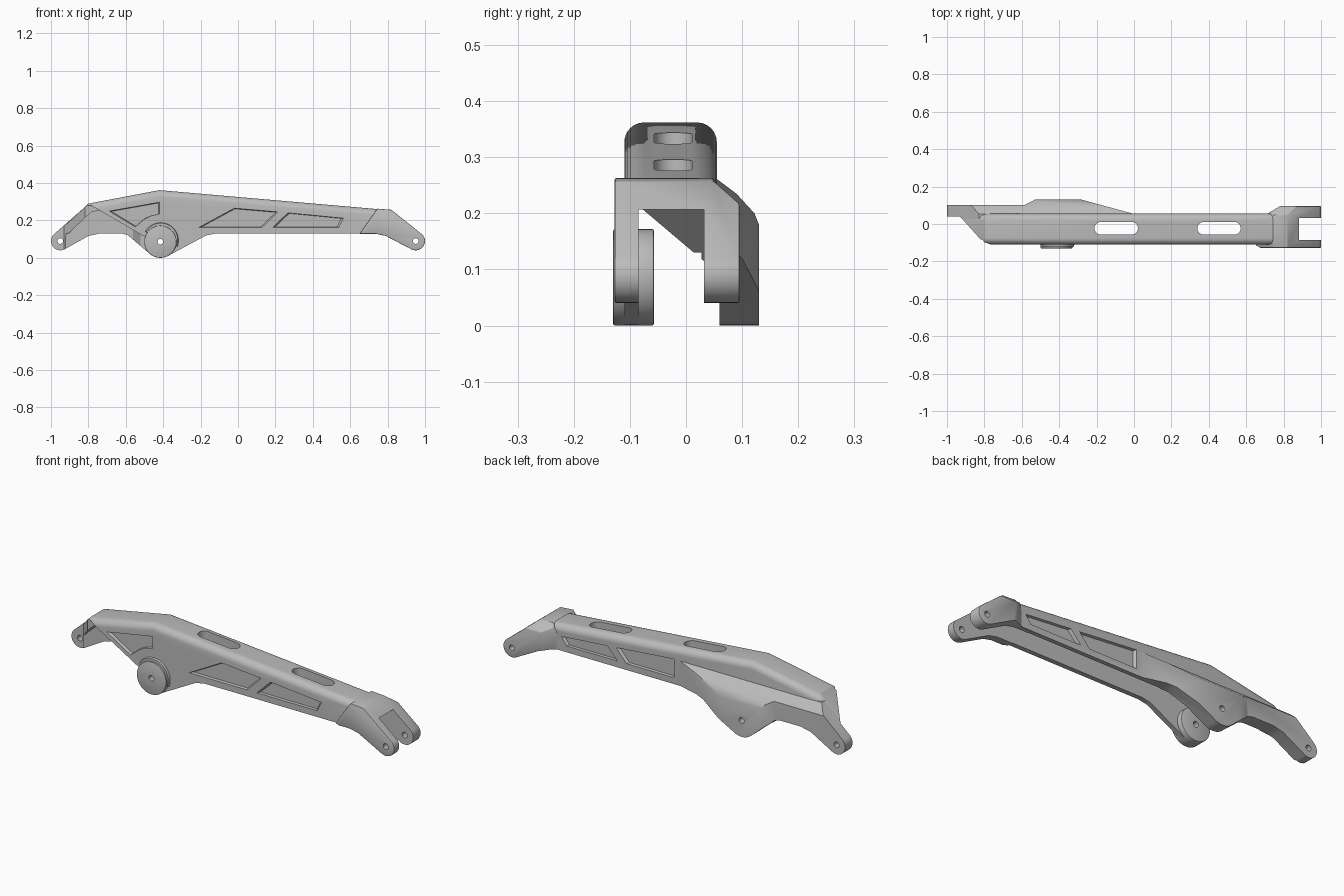
import bpy, bmesh, math

cube = bpy.data.objects.get("Cube")
if cube:
    bpy.data.objects.remove(cube, do_unlink=True)

grey = bpy.data.materials.new("cast_grey")
grey.use_nodes = True
GREY = (0.5, 0.5, 0.5, 1)
grey.diffuse_color = GREY
grey.node_tree.nodes["Principled BSDF"].inputs["Base Color"].default_value = GREY


def prism(name, pts, axis, a, b, shrink=1.0, bevel=None):
    """Extrude a 2D outline from a to b along an axis; shrink tapers the far end."""
    place = {"x": lambda u, v, t: (t, u, v),
             "y": lambda u, v, t: (u, t, v),
             "z": lambda u, v, t: (u, v, t)}[axis]
    cu = sum(p[0] for p in pts) / len(pts)
    cv = sum(p[1] for p in pts) / len(pts)
    bm = bmesh.new()
    near = [bm.verts.new(place(u, v, a)) for u, v in pts]
    far = [bm.verts.new(place(cu + (u - cu) * shrink, cv + (v - cv) * shrink, b)) for u, v in pts]
    bm.faces.new(near)
    bm.faces.new(far[::-1])
    for i in range(len(pts)):
        j = (i + 1) % len(pts)
        bm.faces.new((near[i], far[i], far[j], near[j]))
    bmesh.ops.recalc_face_normals(bm, faces=bm.faces)
    if bevel:
        rule, width, segments = bevel
        bmesh.ops.bevel(bm, geom=[e for e in bm.edges if rule(e)], offset=width,
                        segments=segments, profile=0.5, affect="EDGES")
    mesh = bpy.data.meshes.new(name)
    bm.to_mesh(mesh)
    bm.free()
    mesh.materials.append(grey)
    obj = bpy.data.objects.new(name, mesh)
    bpy.context.collection.objects.link(obj)
    return obj


def apply(obj):
    bpy.context.view_layer.update()
    ev = obj.evaluated_get(bpy.context.evaluated_depsgraph_get())
    mesh = bpy.data.meshes.new_from_object(ev)
    obj.modifiers.clear()
    obj.data = mesh


def combine(obj, op, *tools):
    for tool in tools:
        mod = obj.modifiers.new("combine", "BOOLEAN")
        mod.operation, mod.solver, mod.object = op, "EXACT", tool
        apply(obj)
        bpy.data.objects.remove(tool, do_unlink=True)
    return obj


def soften(obj, width):
    mod = obj.modifiers.new("soften", "BEVEL")
    mod.width, mod.segments, mod.limit_method = width, 2, "ANGLE"
    mod.angle_limit = math.radians(35)
    apply(obj)


def arc(cx, cy, r, start, end, n=12):
    steps = [math.radians(start + (end - start) * i / n) for i in range(n + 1)]
    return [(cx + r * math.cos(t), cy + r * math.sin(t)) for t in steps]


HUB = (-0.415, 0.086, 0.086)
LEFT_PIN, RIGHT_PIN = (-0.95, 0.09), (0.95, 0.09)
belly = [(-0.12, 0.13), (-0.17, 0.12)] + arc(*HUB, -62, -135) + [(-0.59, 0.122), (-0.62, 0.13)]

# Main beam with rounded upper edges
beam = prism("swing_arm", [(-0.97, 0.13), (-0.8, 0.29), (-0.42, 0.362), (0.8, 0.256), (0.8, 0.13)]
             + belly, "y", -0.11, 0.055,
             bevel=(lambda e: max(v.co.z for v in e.verts) > 0.2
                    and abs(e.verts[0].co.y - e.verts[1].co.y) < 0.01, 0.035, 6))

# Rear flange: side outline trimmed by its plan and its cross-section
flange = prism("rear_flange", [(-0.8, 0.288), (-0.42, 0.35), (0.05, 0.3), (0.05, 0.13)] + belly
               + [(-0.74, 0.13), (-0.8, 0.117)] + arc(*LEFT_PIN, 0.05, -62, -225), "y", 0.028, 0.2)
combine(flange, "INTERSECT",
        prism("plan", [(0.0, 0.02), (0.0, 0.054), (-0.28, 0.13), (-0.53, 0.13), (-0.585, 0.102),
                       (-1.1, 0.102), (-1.1, 0.02)], "z", -0.1, 0.5),
        prism("section", [(0.02, -0.1), (0.14, -0.1), (0.13, 0.18), (0.122, 0.2), (0.09, 0.235),
                          (0.054, 0.262), (0.02, 0.262)], "x", -1.2, 0.2))

# Fork at the +x end, widened beyond the beam
fork = prism("fork", [(0.65, 0.128), (0.745, 0.263), (0.82, 0.257)]
             + arc(*RIGHT_PIN, 0.05, 40, -118) + [(0.79, 0.117), (0.74, 0.128)], "y", -0.2, 0.2)
combine(fork, "INTERSECT",
        prism("plan", [(0.6, -0.105), (0.64, -0.109), (0.675, -0.127), (1.1, -0.127), (1.1, 0.095),
                       (0.78, 0.095), (0.71, 0.053), (0.6, 0.05)], "z", -0.1, 0.5),
        prism("section", [(-0.2, -0.1), (0.2, -0.1), (0.2, 0.13), (0.095, 0.217), (0.05, 0.257),
                          (0.04, 0.3), (-0.2, 0.3)], "x", 0.5, 1.2))
soften(fork, 0.007)
combine(beam, "UNION", flange, fork)

# Open channel underneath, wider behind the rear boss
combine(beam, "DIFFERENCE",
        prism("channel", [(-1.15, -0.1), (-0.785, 0.245), (-0.42, 0.318), (0.76, 0.215),
                          (0.8, 0.207), (1.1, 0.207), (1.1, -0.1)], "y", -0.085, 0.032),
        prism("boss_pocket", [(-0.08, 0.02), (-0.26, 0.06), (-0.52, 0.06), (-0.58, 0.02)],
              "z", -0.1, 0.2),
        # Diagonal trims of the front wall and top plate at the -x end
        prism("end_trim", [(-0.715, -0.2), (-0.93, 0.04), (-1.1, 0.04), (-1.1, -0.2)], "z", -0.1, 0.5),
        prism("wall_trim", [(-0.785, 0.28), (-0.46, 0.09), (-0.46, -0.1), (-1.1, -0.1), (-1.1, 0.28)],
              "y", -0.2, -0.084))

# Slots through the top
for x in (-0.095, 0.455):
    slot = arc(x + 0.082, -0.023, 0.034, -90, 90) + arc(x - 0.082, -0.023, 0.034, 90, 270)
    combine(beam, "DIFFERENCE", prism("slot", slot, "z", 0.15, 0.5))

# Recessed panels on both walls
front_panels = [
    [(-0.69, 0.25), (-0.42, 0.298), (-0.42, 0.234), (-0.46, 0.226), (-0.5, 0.207), (-0.55, 0.165)],
    [(-0.21, 0.163), (-0.02, 0.266), (0.215, 0.246), (0.13, 0.163)],
    [(0.185, 0.163), (0.265, 0.241), (0.565, 0.212), (0.54, 0.163)]]
rear_panels = [
    [(0.03, 0.163), (0.03, 0.262), (0.37, 0.232), (0.31, 0.163)],
    [(0.36, 0.163), (0.42, 0.228), (0.69, 0.205), (0.66, 0.163)]]
for pts in front_panels:
    combine(beam, "DIFFERENCE", prism("panel", pts, "y", -0.112, -0.096, 0.93))
for pts in rear_panels:
    combine(beam, "DIFFERENCE", prism("panel", pts, "y", 0.057, 0.041, 0.93))

# Front hub with a flared collar
hub = prism("hub", arc(*HUB, 0, 352.5, 47), "y", -0.13, -0.057)
soften(hub, 0.004)
collar = prism("collar", arc(HUB[0], 0.09, 0.1, -20, 150, 24), "y", -0.1, -0.122, 0.9)
combine(beam, "UNION", collar, hub)

# Pin holes
for x, z in (LEFT_PIN, RIGHT_PIN, HUB[:2]):
    combine(beam, "DIFFERENCE", prism("pin", arc(x, z, 0.015, 0, 345, 23), "y", -0.3, 0.3))

bpy.ops.object.select_all(action="DESELECT")
beam.select_set(True)
bpy.context.view_layer.objects.active = beam
bpy.ops.object.shade_smooth_by_angle(angle=math.radians(30))
